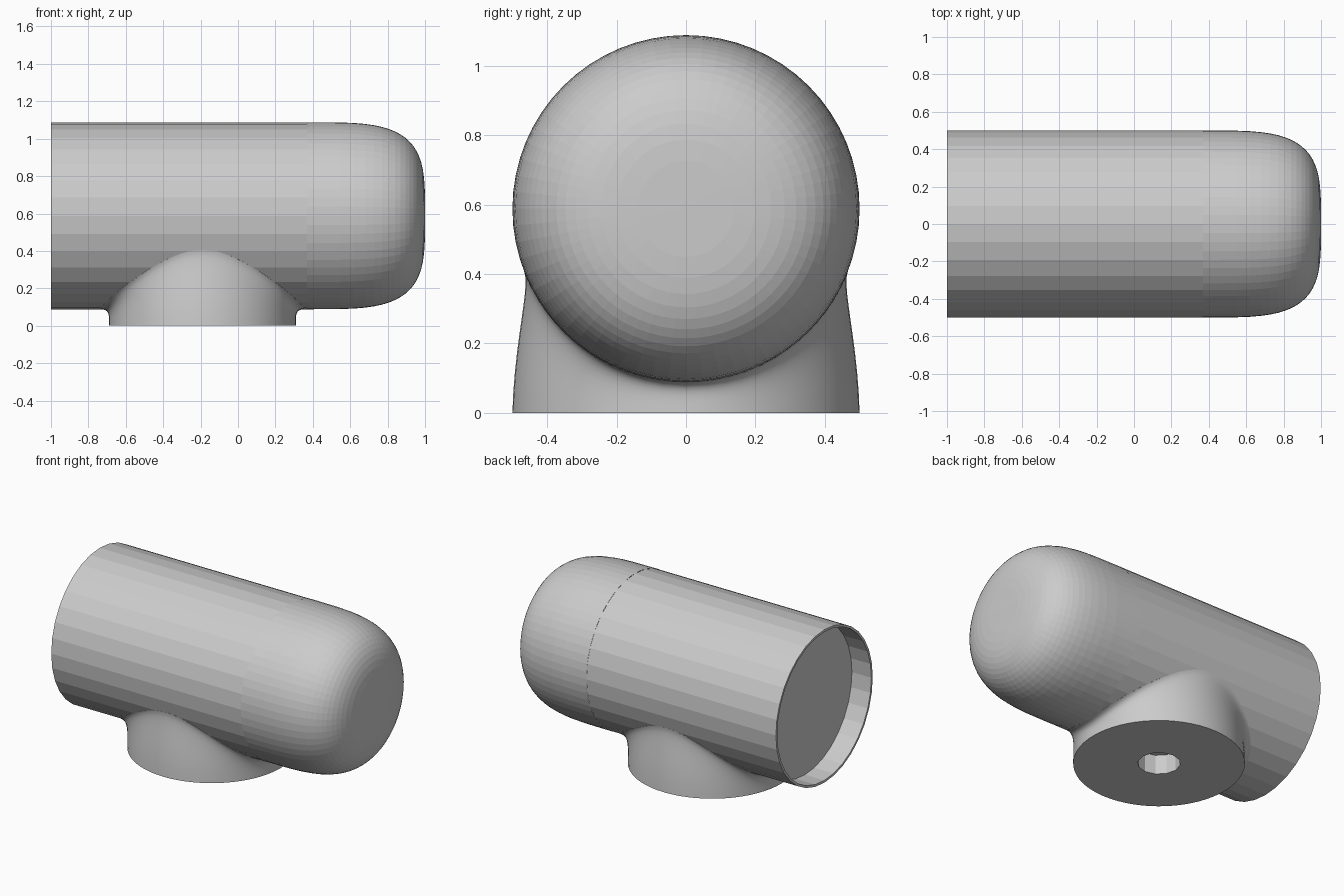
import bpy, bmesh
from math import sin, cos, pi, sqrt

if "Cube" in bpy.data.objects:
    bpy.data.objects.remove(bpy.data.objects["Cube"])

CX, CZ, R = -0.19, 0.588, 0.5   # base centre x, barrel axis height, radius


def make_object(name, rings, cap_first=True, cap_last=True):
    """Skin a list of equal-length point rings, capping the chosen ends."""
    bm = bmesh.new()
    loops = [[bm.verts.new(p) for p in ring] for ring in rings]
    n = len(loops[0])
    for a, b in zip(loops, loops[1:]):
        for i in range(n):
            j = (i + 1) % n
            bm.faces.new((a[i], a[j], b[j], b[i]))
    if cap_first:
        bm.faces.new(loops[0])
    if cap_last:
        bm.faces.new(loops[-1])
    bmesh.ops.recalc_face_normals(bm, faces=bm.faces)
    mesh = bpy.data.meshes.new(name)
    bm.to_mesh(mesh)
    bm.free()
    obj = bpy.data.objects.new(name, mesh)
    bpy.context.collection.objects.link(obj)
    return obj


def revolve(profile, seg):
    """Rings around the barrel axis from (x, radius) pairs."""
    return [[(x, r * cos(2 * pi * i / seg), CZ + r * sin(2 * pi * i / seg))
             for i in range(seg)] for x, r in profile]


def activate(obj):
    bpy.ops.object.select_all(action='DESELECT')
    obj.select_set(True)
    bpy.context.view_layer.objects.active = obj


# Barrel: straight tube, closed by the recessed disc at the back
barrel = make_object("barrel", revolve([(-0.86, R), (0.37, R)], 32))

# Thin rim around the recess
make_object("back_rim", revolve([(-0.86, 0.485), (-1, 0.485), (-1, R), (-0.86, R)], 32),
            False, False)

# Softly squared front dome
N = 3.8
dome_profile = []
for k in range(19):
    a = min(k / 18 * pi / 2, pi / 2 - 0.002)
    dome_profile.append((0.37 + 0.63 * sin(a) ** (2 / N), R * cos(a) ** (2 / N)))
make_object("front_dome", revolve(dome_profile, 64), False, True)


# Base: round foot blending up into a saddle curve on the barrel
def on_barrel(rx, ry, t):
    s = sin(t)
    y = ry * (abs(s) ** 0.8) * (1 if s >= 0 else -1)
    return (CX + rx * cos(t), y, CZ - sqrt(R * R - y * y))


def base_point(t, s):
    p3 = on_barrel(0.545, 0.466, t)
    p2 = on_barrel(0.49, 0.448, t)
    p1 = (CX + 0.5 * cos(t), 0.495 * sin(t), 0.5 * p3[2])
    p0 = (CX + R * cos(t), R * sin(t), 0)
    w = ((1 - s) ** 3, 3 * s * (1 - s) ** 2, 3 * s * s * (1 - s), s ** 3)
    return tuple(sum(wi * p[k] for wi, p in zip(w, (p0, p1, p2, p3))) for k in range(3))


ANG = [2 * pi * i / 64 for i in range(64)]
rings = [[base_point(t, k / 10) for t in ANG] for k in range(11)]
rings.append([(CX + 0.4 * cos(t), 0.3 * sin(t), 0.4) for t in ANG])  # hidden inside barrel
base = make_object("base", rings)

# Mounting hole in the underside
bpy.ops.mesh.primitive_cylinder_add(vertices=12, radius=0.125, depth=0.325,
                                    location=(CX, 0, -0.0375))
cutter = bpy.context.object
cutter.name = "hole_cutter"
cutter.hide_render = True
for obj in (barrel, base):
    activate(obj)
    mod = obj.modifiers.new("hole", 'BOOLEAN')
    mod.operation = 'DIFFERENCE'
    mod.solver = 'EXACT'
    mod.object = cutter
    bpy.ops.object.modifier_apply(modifier=mod.name)
bpy.data.objects.remove(cutter)

activate(base)
bpy.ops.object.shade_smooth_by_angle(angle=0.5)
